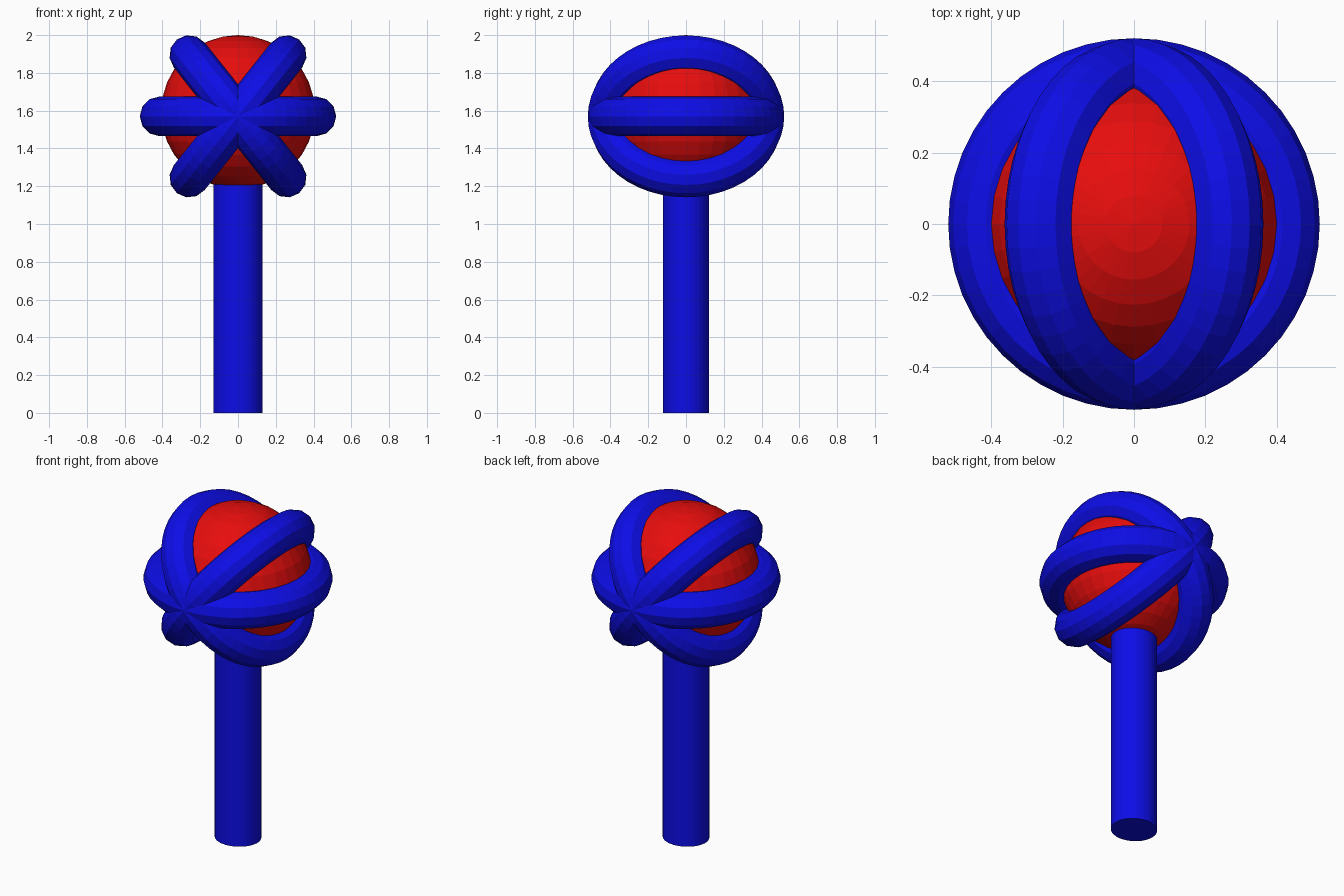
import bpy, math

if "Cube" in bpy.data.objects:
    bpy.data.objects.remove(bpy.data.objects["Cube"])

CENTRE_Z = 1.57
MAJOR, MINOR = 0.415, 0.105


def material(name, rgb):
    m = bpy.data.materials.new(name)
    m.diffuse_color = (*rgb, 1.0)
    m.use_nodes = True
    m.node_tree.nodes["Principled BSDF"].inputs["Base Color"].default_value = m.diffuse_color
    return m


blue = material("blue", (0.004, 0.004, 0.8))
red = material("red", (0.8, 0.004, 0.004))


def finish(name, mat):
    ob = bpy.context.object
    ob.name = name
    ob.data.materials.append(mat)
    return ob


# Handle: slightly oval shaft reaching into the ball
HANDLE_TOP = 1.26
bpy.ops.mesh.primitive_cylinder_add(vertices=32, radius=1, depth=HANDLE_TOP,
                                    location=(0, 0, HANDLE_TOP / 2))
finish("handle", blue).scale = (0.131, 0.122, 1)

# Red ball inside the cage
bpy.ops.mesh.primitive_uv_sphere_add(segments=32, ring_count=16, radius=0.407,
                                     location=(0, 0, 1.593))
finish("ball", red)

# Three cage rings that all cross at the front and back
for name, angle in (("level_ring", 0), ("left_tilted_ring", 51.5),
                    ("right_tilted_ring", -51.5)):
    bpy.ops.mesh.primitive_torus_add(major_segments=48, minor_segments=12,
                                     major_radius=MAJOR, minor_radius=MINOR,
                                     location=(0, 0, CENTRE_Z),
                                     rotation=(0, math.radians(angle), 0))
    finish(name, blue)
